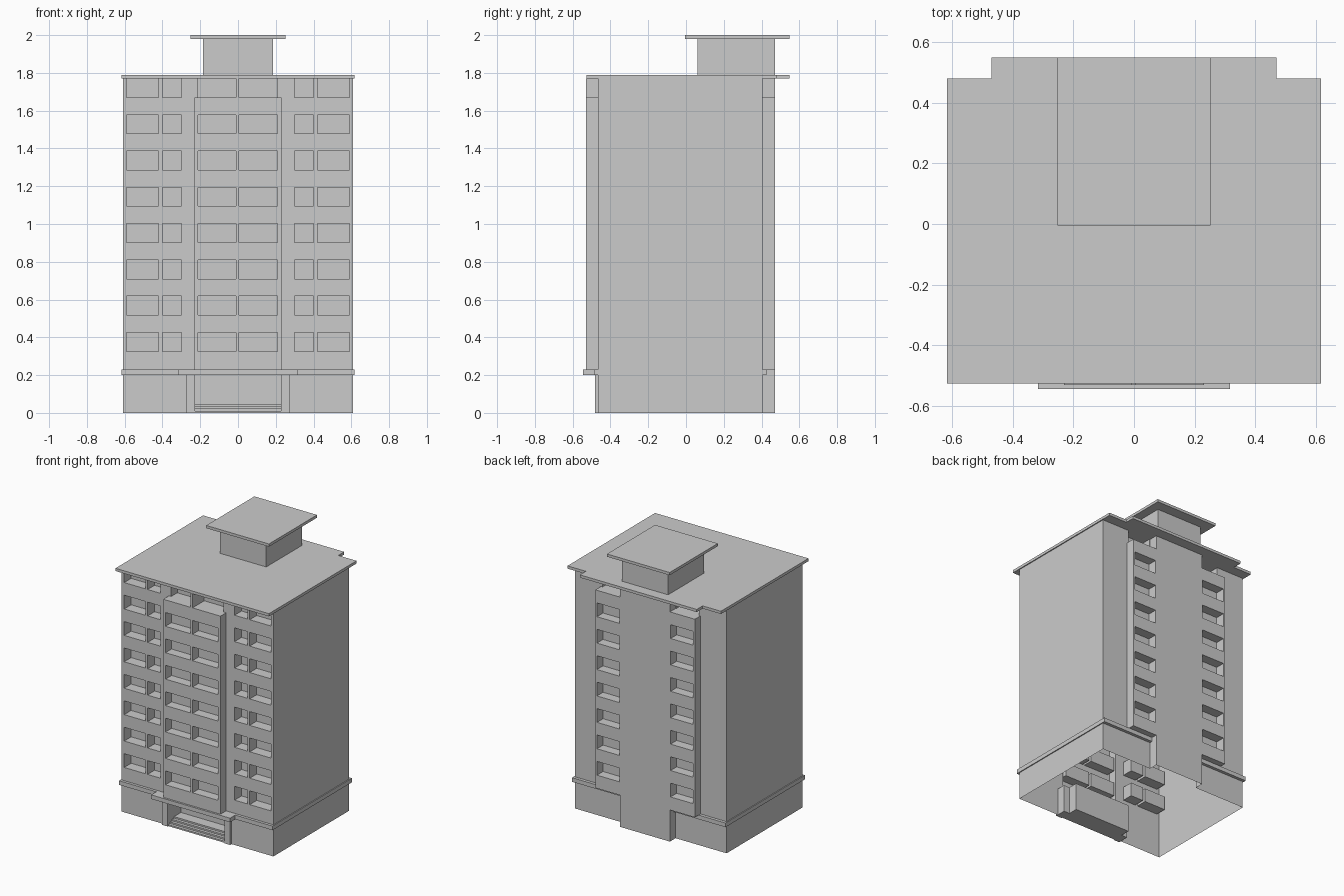
import bpy, bmesh
from mathutils import Vector

if "Cube" in bpy.data.objects:
    bpy.data.objects.remove(bpy.data.objects["Cube"])


def finish(name, bm):
    bmesh.ops.remove_doubles(bm, verts=bm.verts, dist=1e-5)
    mesh = bpy.data.meshes.new(name)
    bm.to_mesh(mesh)
    bm.free()
    obj = bpy.data.objects.new(name, mesh)
    bpy.context.collection.objects.link(obj)
    return obj


def quad(bm, pts, normal):
    f = bm.faces.new([bm.verts.new(p) for p in pts])
    f.normal_update()
    if f.normal.dot(Vector(normal)) < 0:
        f.normal_flip()


def box_faces(bm, x, y, z, skip="", inward=False):
    """Axis box; skip any of l r f b d u (left right front back down up)."""
    lim, s = (x, y, z), -1 if inward else 1
    for key, axis, side in (("l", 0, 0), ("r", 0, 1), ("f", 1, 0),
                            ("b", 1, 1), ("d", 2, 0), ("u", 2, 1)):
        if key in skip:
            continue
        a, b = [i for i in range(3) if i != axis]
        pts = []
        for i, j in ((0, 0), (1, 0), (1, 1), (0, 1)):
            p = [0, 0, 0]
            p[axis], p[a], p[b] = lim[axis][side], lim[a][i], lim[b][j]
            pts.append(p)
        n = [0, 0, 0]
        n[axis] = s * (1 if side else -1)
        quad(bm, pts, n)


def box(name, x, y, z, skip="", inward=False):
    bm = bmesh.new()
    box_faces(bm, x, y, z, skip, inward)
    return finish(name, bm)


def facade(name, x, z, y, out, cols=(), rows=(), depth=0.07):
    """Wall sheet at y facing out (-1 front, 1 back) with recessed windows."""
    bm = bmesh.new()
    xs = sorted({round(v, 4) for v in [*x, *sum(cols, ())]})
    zs = sorted({round(v, 4) for v in [*z, *sum(rows, ())]})
    inner = y - out * depth
    for x0, x1 in zip(xs, xs[1:]):
        for z0, z1 in zip(zs, zs[1:]):
            cx, cz = (x0 + x1) / 2, (z0 + z1) / 2
            if (any(a < cx < b for a, b in cols)
                    and any(a < cz < b for a, b in rows)):
                box_faces(bm, (x0, x1), sorted((y, inner)), (z0, z1),
                          "f" if out < 0 else "b", inward=True)
            else:
                quad(bm, [(x0, y, z0), (x1, y, z0), (x1, y, z1), (x0, y, z1)],
                     (0, out, 0))
    return finish(name, bm)


def span(a, b, s):
    return tuple(sorted((a * s, b * s)))


W, FRONT, BACK = 0.61, -0.465, 0.405
BAY_F, BAY_B, BAY_TOP, TOP = -0.53, 0.47, 1.67, 1.77
rows = [(0.326 + 0.192 * i, 0.426 + 0.192 * i) for i in range(8)]
rows[7] = (BAY_TOP, TOP)
centre_cols = [(-0.212, -0.01), (0.005, 0.21)]

# Plain side walls
box("side_walls", (-W, W), (FRONT, BACK), (0, TOP), "fbdu")

# Front and back wall sheets, mirrored left and right
for s, side in ((-1, "left"), (1, "right")):
    facade(f"front_wing_{side}", span(0.23, W, s), (0, TOP), FRONT, -1,
           [span(0.298, 0.401, s), span(0.42, 0.59, s)], rows, 0.08)
    facade(f"back_wing_{side}", span(0.40, W, s), (0, TOP), BACK, 1)
    facade(f"back_base_{side}", span(0.20, 0.40, s), (0, 0.23), BACK, 1)
    facade(f"back_top_floor_{side}", span(0.20, 0.40, s), (BAY_TOP, TOP), BACK,
           1, [span(0.205, 0.387, s)], rows[7:])
    # Projecting back bay with windows
    facade(f"back_bay_front_{side}", span(0.20, 0.40, s), (0.23, BAY_TOP),
           BAY_B, 1, [span(0.205, 0.387, s)], rows[:7])
    box(f"back_bay_shell_{side}", span(0.20, 0.40, s), (BACK, BAY_B),
        (0.23, BAY_TOP), "fb" + ("r" if s < 0 else "l"))
    # Ledge above the ground floor
    box(f"ledge_back_{side}", span(0.20, 0.617, s), (BACK, 0.427), (0.20, 0.23))
    box(f"ledge_side_{side}", span(W, 0.617, s), (FRONT, BACK), (0.20, 0.23))
    # Entrance pillar
    box(f"entrance_pillar_{side}", span(0.228, 0.275, s), (-0.482, -0.40),
        (0, 0.20))

# Front centre bay
facade("front_bay_face", (-0.23, 0.23), (0.23, BAY_TOP), BAY_F, -1,
       centre_cols, rows[:7])
box("front_bay_shell", (-0.23, 0.23), (BAY_F, FRONT), (0.23, BAY_TOP), "fb")
facade("front_top_floor", (-0.23, 0.23), (BAY_TOP, TOP), FRONT, -1,
       centre_cols, rows[7:])
box("top_floor_mullion", (-0.01, 0.005), (BAY_F, FRONT), (BAY_TOP, TOP))

# Back stair core, down to the ground
box("back_core", (-0.20, 0.20), (BACK, BAY_B), (0, TOP), "fdu")

# Entrance: ledge, canopy, recess and steps
box("ledge_front", (-0.617, 0.617), (-0.485, FRONT), (0.20, 0.23))
box("entrance_canopy", (-0.317, 0.317), (-0.544, FRONT), (0.20, 0.23))
box("entrance_recess", (-0.228, 0.228), (FRONT, -0.33), (0, 0.20), "fd", True)
for i in range(4):
    box(f"entrance_step_{i + 1}", (-0.228, 0.228), (-0.475 + 0.022 * i, -0.33),
        (0.011 * i, 0.011 * (i + 1)))

# Main roof slab, wider at the back over the core and bays
bm = bmesh.new()
outline = [(-0.617, -0.526), (0.617, -0.526), (0.617, 0.48), (0.47, 0.48),
           (0.47, 0.548), (-0.47, 0.548), (-0.47, 0.48), (-0.617, 0.48)]
base = bm.faces.new([bm.verts.new((px, py, TOP)) for px, py in outline])
ext = bmesh.ops.extrude_face_region(bm, geom=[base], use_keep_orig=True)
bmesh.ops.translate(bm, vec=(0, 0, 0.02),
                    verts=[g for g in ext["geom"]
                           if isinstance(g, bmesh.types.BMVert)])
bmesh.ops.recalc_face_normals(bm, faces=bm.faces)
finish("main_roof", bm)

# Rooftop machine room
box("roof_room", (-0.185, 0.185), (0.06, 0.47), (1.79, 1.98))
box("roof_room_slab", (-0.252, 0.252), (-0.005, 0.548), (1.98, 2.0))
